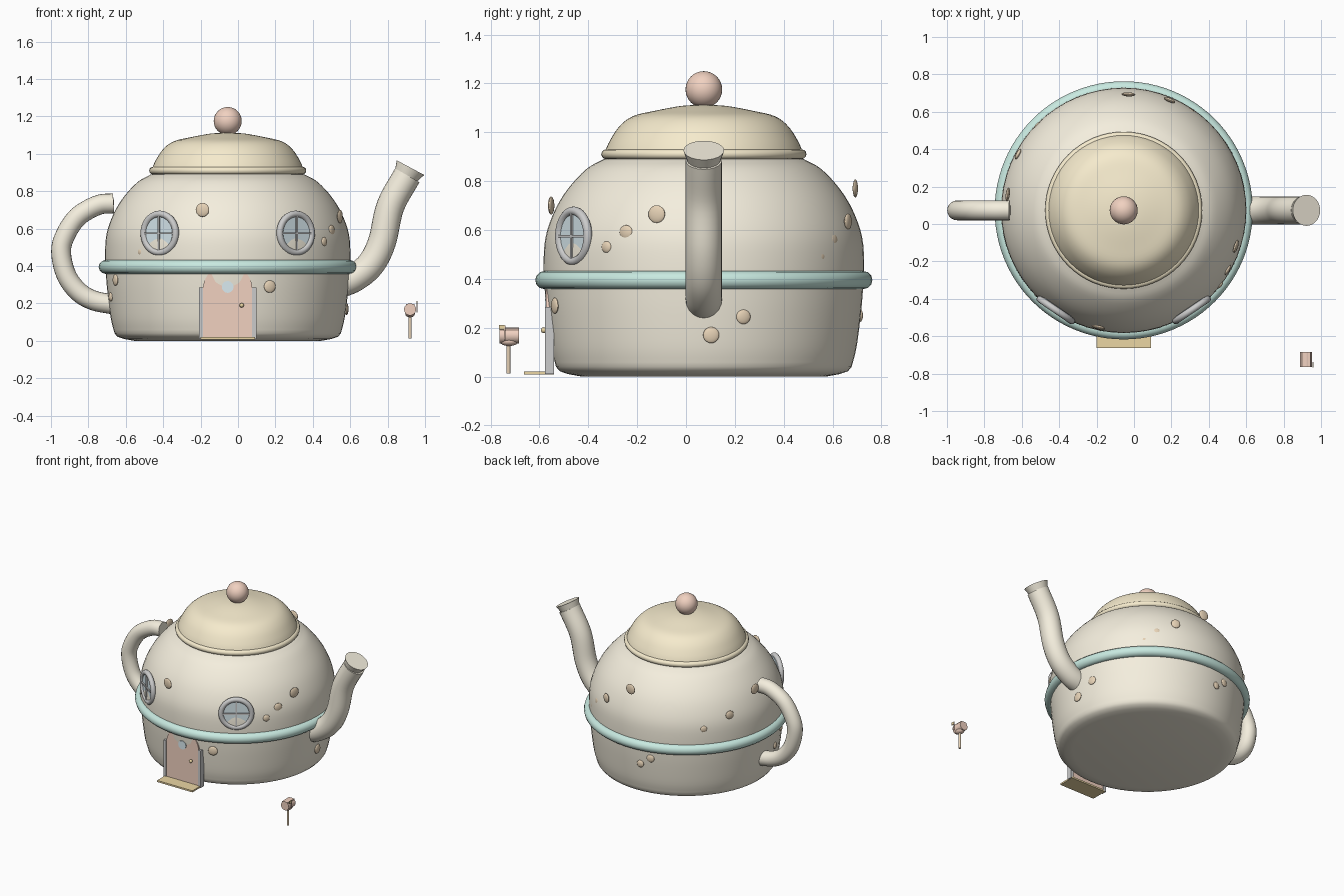
import bpy, bmesh, math
from mathutils import Vector, Matrix

if "Cube" in bpy.data.objects:
    bpy.data.objects.remove(bpy.data.objects["Cube"])

CX, CY = -0.055, 0.073  # axis of the pot
COLORS = {"cream": (.91, .86, .73), "lid": (.92, .83, .61), "pink": (.88, .64, .53),
          "teal": (.58, .82, .75), "spot": (.80, .65, .47), "step": (.83, .67, .37),
          "white": (.84, .84, .86), "glass": (.70, .83, .88)}
MATS = {}
for n, c in COLORS.items():
    MATS[n] = bpy.data.materials.new(n)
    MATS[n].diffuse_color = (*c, 1)


def finish(name, mat, angle=40):
    o = bpy.context.object
    o.name = name
    o.data.materials.clear()
    o.data.materials.append(MATS[mat])
    bpy.ops.object.shade_smooth_by_angle(angle=math.radians(angle))
    return o


def from_bmesh(bm, name, mat, angle=40):
    bmesh.ops.recalc_face_normals(bm, faces=bm.faces)
    me = bpy.data.meshes.new(name)
    bm.to_mesh(me)
    bm.free()
    o = bpy.data.objects.new(name, me)
    bpy.context.collection.objects.link(o)
    bpy.ops.object.select_all(action='DESELECT')
    bpy.context.view_layer.objects.active = o
    o.select_set(True)
    return finish(name, mat, angle)


def spline(pts, n=5):
    """Catmull-Rom samples through the points."""
    p = [Vector(q) for q in pts]
    p = [2 * p[0] - p[1]] + p + [2 * p[-1] - p[-2]]
    out = []
    for i in range(1, len(p) - 2):
        a, b, c, d = p[i - 1:i + 3]
        for k in range(n):
            t = k / n
            out.append(.5 * (2 * b + (c - a) * t + (2 * a - 5 * b + 4 * c - d) * t ** 2
                             + (3 * b - a - 3 * c + d) * t ** 3))
    return out + [p[-2]]


def lathe(name, prof, mat, seg=64):
    bm = bmesh.new()
    vs = [bm.verts.new((CX + r, CY, z)) for r, z in prof]
    es = [bm.edges.new(e) for e in zip(vs, vs[1:])]
    bmesh.ops.spin(bm, geom=vs + es, cent=(CX, CY, 0), axis=(0, 0, 1), angle=math.tau, steps=seg)
    bmesh.ops.remove_doubles(bm, verts=bm.verts, dist=1e-4)
    return from_bmesh(bm, name, mat)


def tube(name, path, r, mat, seg=20):
    """Round tube along an x-z path in the pot's middle plane."""
    bm = bmesh.new()
    pts = spline([(x, 0, z) for x, z in path], 6)
    rings = []
    for i, p in enumerate(pts):
        t = (pts[min(i + 1, len(pts) - 1)] - pts[max(i - 1, 0)]).normalized()
        side, nrm = Vector((0, 1, 0)), t.cross(Vector((0, 1, 0)))
        rings.append([bm.verts.new(p + Vector((0, CY, 0)) + r * (math.cos(a) * side + math.sin(a) * nrm))
                      for a in (math.tau * k / seg for k in range(seg))])
    for a, b in zip(rings, rings[1:]):
        for k in range(seg):
            bm.faces.new((a[k], a[k - 1], b[k - 1], b[k]))
    bm.faces.new(rings[0])
    bm.faces.new(rings[-1])
    return from_bmesh(bm, name, mat)


def box(name, lo, hi, mat, rot=0):
    bpy.ops.mesh.primitive_cube_add(size=1, location=[(a + b) / 2 for a, b in zip(lo, hi)],
                                    rotation=(0, 0, rot))
    bpy.context.object.scale = [b - a for a, b in zip(lo, hi)]
    return finish(name, mat)


def ball(name, loc, scale, mat, rot=0, seg=24):
    bpy.ops.mesh.primitive_uv_sphere_add(segments=seg, ring_count=seg // 2, radius=1,
                                         location=loc, rotation=(0, 0, rot))
    bpy.context.object.scale = scale
    return finish(name, mat, 60)


def rod(name, a, b, r1, r2, mat, seg=32):
    a, b = Vector(a), Vector(b)
    bpy.ops.mesh.primitive_cone_add(vertices=seg, radius1=r1, radius2=r2, depth=(b - a).length,
                                    location=(a + b) / 2,
                                    rotation=(b - a).to_track_quat('Z', 'Y').to_euler())
    return finish(name, mat)


def ring(name, loc, R, r, mat, rot=(0, 0, 0), seg=64):
    bpy.ops.mesh.primitive_torus_add(major_radius=R, minor_radius=r, major_segments=seg,
                                     minor_segments=12, location=loc, rotation=rot)
    return finish(name, mat, 60)


# pot body, band, lid, knob
side = spline([(.605, .04), (.625, .12), (.642, .25), (.651, .35), (.656, .45), (.648, .57),
               (.61, .68), (.555, .77), (.48, .85), (.41, .89)], 4)
lathe("pot_body", [(0, 0), (.50, 0), (.555, .01), (.59, .022)] + [tuple(v) for v in side]
      + [(.3, .9), (0, .9)], "cream")
ring("pot_band", (CX, CY, .395), .653, .037, "teal", seg=96)
ring("lid_rim", (CX, CY, .91), .40, .02, "lid")
dome = spline([(.405, .92), (.385, .965), (.345, 1.025), (.29, 1.066), (.2, 1.088),
               (.09, 1.108), (0, 1.112)], 4)
lathe("lid", [(0, .9), (.4, .9)] + [tuple(v) for v in dome], "lid")
ball("lid_knob", (CX, CY, 1.175), (.075,) * 3, "pink", seg=32)

# handle and spout
tube("handle", [(-.665, .735), (-.75, .725), (-.86, .66), (-.93, .55), (-.945, .46),
                (-.915, .345), (-.85, .26), (-.77, .215), (-.67, .195)], .053, "cream")
tube("spout", [(.53, .30), (.62, .335), (.71, .41), (.77, .53), (.815, .72), (.905, .885)],
     .075, "cream")
rod("spout_rim", (.892, CY, .87), (.922, CY, .926), .062, .083, "cream")

# round windows
for s, label in ((-1, "left"), (1, "right")):
    a = s * math.radians(34.3)
    out = Vector((math.sin(a), -math.cos(a), 0))
    c = Vector((CX, CY, .575)) + out * .645
    ring(label + "_window_frame", c, .103, .018, "white", (math.pi / 2, 0, a), 40)
    rod(label + "_window_glass", c - out * .02, c + out * .006, .1, .1, "glass", 40)
    for w, h, part in ((.2, .01, "rail"), (.01, .2, "bar")):
        half = Vector((w / 2, .008, h / 2))
        m = c + out * .006
        box(f"{label}_window_{part}", m - half, m + half, "white", a)

# arched door, partly swallowed by the bulging pot
bm = bmesh.new()
arch = [(.132 * math.cos(math.pi * k / 20), .275 + .132 * math.sin(math.pi * k / 20)) for k in range(21)]
f = bm.faces.new([bm.verts.new((CX + x, -.572, z)) for x, z in [(-.132, .012), (.132, .012)] + arch])
ext = bmesh.ops.extrude_face_region(bm, geom=[f])
bmesh.ops.translate(bm, vec=(0, .025, 0), verts=[v for v in ext["geom"] if isinstance(v, bmesh.types.BMVert)])
from_bmesh(bm, "door", "pink")
for s, label in ((-1, "left"), (1, "right")):
    x = CX + s * .142
    box(label + "_door_post", (x - .011, -.577, .01), (x + .011, -.54, .285), "white")
rod("door_pane", (CX, -.56, .288), (CX, -.578, .288), .032, .032, "glass", 12)
ball("door_knob", (.02, -.582, .19), (.012,) * 3, "step", seg=16)
box("door_step", (-.2, -.663, .008), (.09, -.54, .02), "step")

# letter box on a post
rod("letter_post", (.92, -.727, .012), (.92, -.727, .15), .008, .008, "spot", 12)
rod("letter_box_barrel", (.92, -.764, .168), (.92, -.684, .168), .032, .032, "pink", 24)
ball("letter_box_base", (.92, -.724, .145), (.026, .039, .02), "pink")
box("letter_box_top", (.89, -.764, .15), (.95, -.684, .198), "pink").scale.x = .045
box("flag_stem", (.955, -.745, .15), (.959, -.739, .21), "pink")
box("flag", (.954, -.766, .193), (.96, -.742, .212), "step")

# speckles: offset from pot axis (x, y), height, radius
SPOTS = [(-.135, -.625, .70, .037), (-.465, -.45, .475, .02), (-.6, -.25, .325, .03),
         (-.625, -.145, .235, .024), (.225, -.61, .29, .033), (.6, -.193, .665, .036),
         (.555, -.318, .59, .03), (.515, -.398, .53, .024), (.62, .162, .245, .03),
         (.635, .03, .17, .033), (.025, .62, .77, .037), (.245, .59, .635, .032),
         (.36, .53, .555, .028), (.43, .48, .49, .025), (-.565, .3, .615, .03),
         (-.46, .455, .54, .024), (-.62, .085, .74, .037), (-.146, .63, .305, .028),
         (-.07, .64, .25, .026)]
for i, (x, y, z, r) in enumerate(SPOTS, 1):
    ball(f"speckle_{i}", (CX + x, CY + y, z), (r, .011, r), "spot", math.atan2(x, -y), 20)

for m in bpy.data.materials:
    if m.users and not m.is_grease_pencil:
        m.use_nodes = True
        m.node_tree.nodes["Principled BSDF"].inputs["Base Color"].default_value = m.diffuse_color
